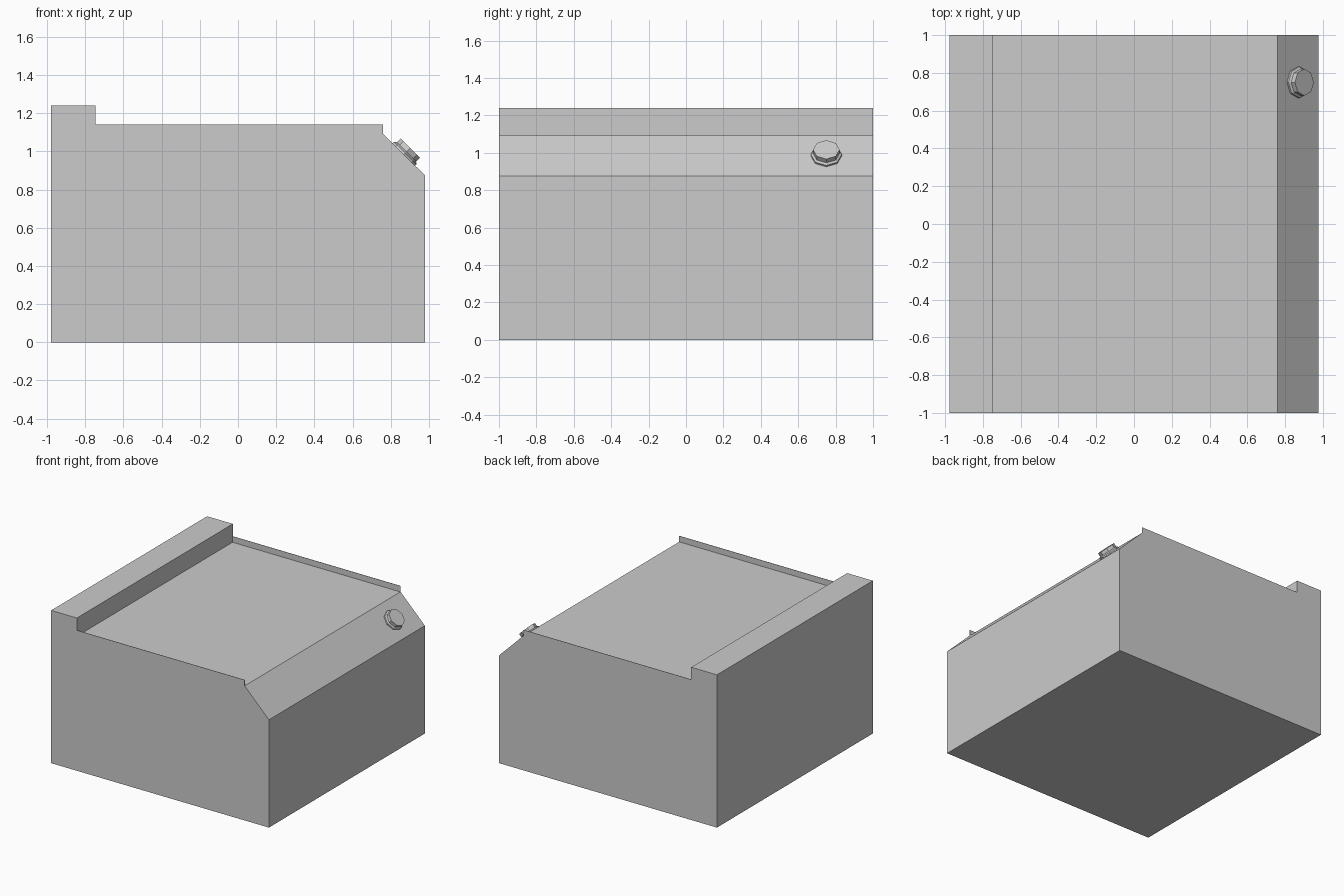
import bpy, bmesh, math
from mathutils import Matrix, Vector

if "Cube" in bpy.data.objects:
    bpy.data.objects.remove(bpy.data.objects["Cube"])


def finish(name, bm):
    bmesh.ops.recalc_face_normals(bm, faces=bm.faces)
    me = bpy.data.meshes.new(name)
    bm.to_mesh(me)
    bm.free()
    ob = bpy.data.objects.new(name, me)
    bpy.context.collection.objects.link(ob)
    return ob


def extrude_profile(name, pts, y0, y1):
    bm = bmesh.new()
    face = bm.faces.new([bm.verts.new((x, y0, z)) for x, z in pts])
    ext = bmesh.ops.extrude_face_region(bm, geom=[face])
    moved = [g for g in ext["geom"] if isinstance(g, bmesh.types.BMVert)]
    bmesh.ops.translate(bm, verts=moved, vec=(0, y1 - y0, 0))
    return finish(name, bm)


# Main housing: raised rear ridge, recessed top, sloped edge
X = 0.978
extrude_profile("housing", [(-X, 0), (X, 0), (X, 0.875), (0.76, 1.092),
                            (-0.747, 1.092), (-0.747, 1.24), (-X, 1.24)], -1, 1)

# Paper-thin lips along both sides of the recessed top
lip = [(-0.747, 1.092), (0.76, 1.092), (0.76, 1.14), (-0.747, 1.14)]
for name, y0, y1 in (("front_lip", -1, -0.997), ("back_lip", 0.997, 1)):
    extrude_profile(name, lip, y0, y1)

# Eight-sided knob with a flared base, standing on the slope
bm = bmesh.new()
rings = []
for r, h in ((0.083, -0.003), (0.083, 0.012), (0.071, 0.02), (0.071, 0.048)):
    rings.append([bm.verts.new((r * math.cos(i * math.pi / 4),
                                r * math.sin(i * math.pi / 4), h)) for i in range(8)])
for a, b in zip(rings, rings[1:]):
    for i in range(8):
        j = (i + 1) % 8
        bm.faces.new((a[i], a[j], b[j], b[i]))
bm.faces.new(rings[0][::-1])
bm.faces.new(rings[-1])
knob = finish("knob", bm)
knob.matrix_world = (Matrix.Translation(Vector((0.868, 0.75, 0.983)))
                     @ Matrix.Rotation(math.radians(45), 4, 'Y'))
